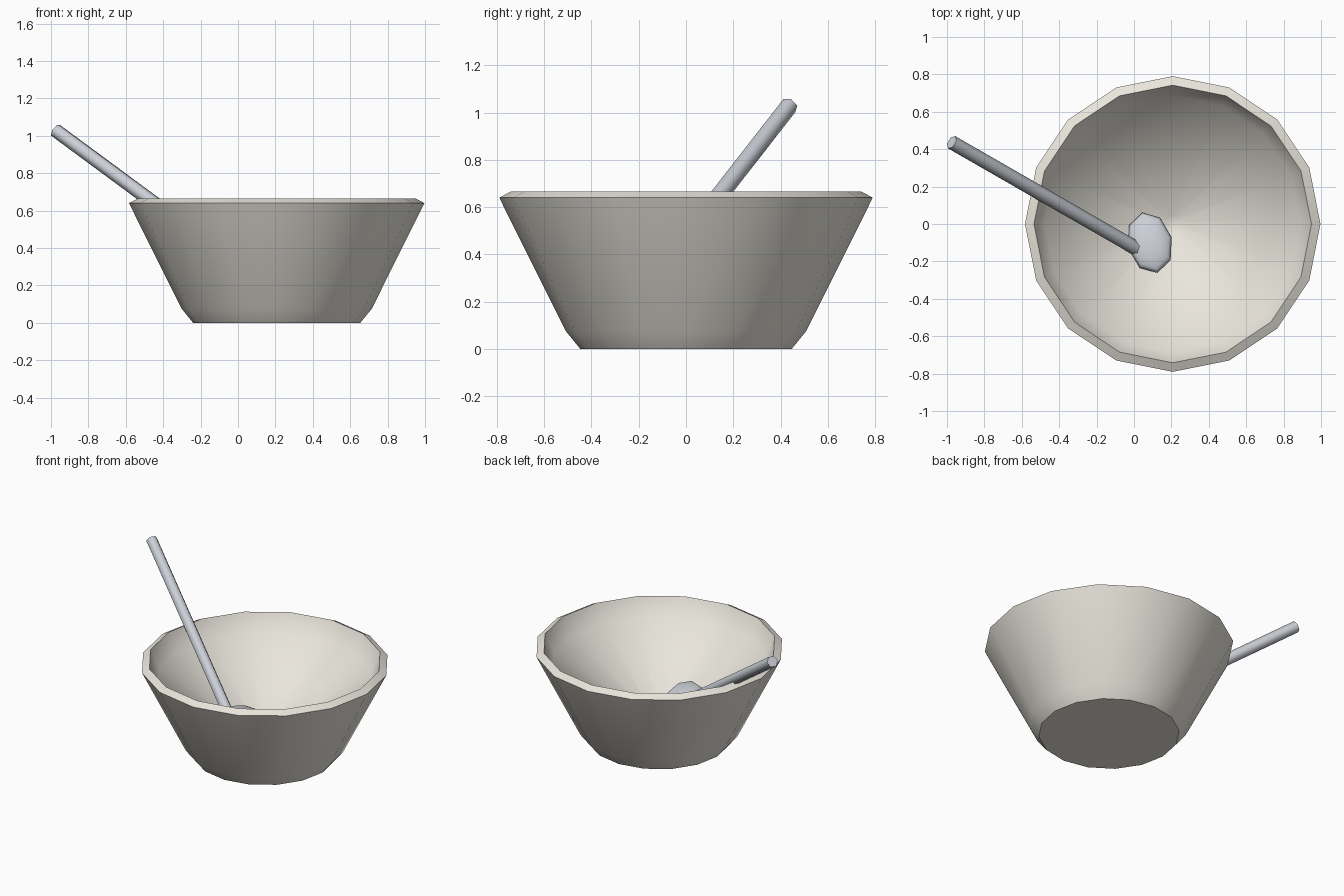
import bpy, bmesh, math
from mathutils import Vector

if "Cube" in bpy.data.objects:
    bpy.data.objects.remove(bpy.data.objects["Cube"])


def material(name, color):
    m = bpy.data.materials.new(name)
    m.diffuse_color = color
    m.use_nodes = True
    m.node_tree.nodes["Principled BSDF"].inputs["Base Color"].default_value = m.diffuse_color
    return m


def smooth(obj, degrees):
    bpy.ops.object.select_all(action='DESELECT')
    obj.select_set(True)
    bpy.context.view_layer.objects.active = obj
    bpy.ops.object.shade_smooth_by_angle(angle=math.radians(degrees))


def lathe(name, profile, sides, location, mat):
    bm = bmesh.new()
    rings = [[bm.verts.new((r * math.cos(2 * math.pi * i / sides),
                            r * math.sin(2 * math.pi * i / sides), z))
              for i in range(sides)] for r, z in profile]
    for a, b in zip(rings, rings[1:]):
        for i in range(sides):
            j = (i + 1) % sides
            bm.faces.new((a[i], a[j], b[j], b[i]))
    bm.faces.new(rings[0][::-1])
    bm.faces.new(rings[-1])
    mesh = bpy.data.meshes.new(name)
    bm.to_mesh(mesh)
    bm.free()
    obj = bpy.data.objects.new(name, mesh)
    bpy.context.collection.objects.link(obj)
    obj.location = location
    mesh.materials.append(mat)
    return obj


clay = material("clay", (0.82, 0.79, 0.72, 1))
metal = material("metal", (0.60, 0.63, 0.68, 1))

# Mixing bowl: flared outside, bevelled rim, tapering inside
bowl = lathe("bowl", [(0.447, 0), (0.508, 0.075), (0.79, 0.64), (0.742, 0.665),
                      (0.685, 0.54), (0.045, 0.15)], 16, (0.207, 0, 0), clay)
smooth(bowl, 40)

# Spoon handle leaning on the rim
top, tip = Vector((-0.975, 0.437, 1.029)), Vector((0.02, -0.135, 0.295))
length = (top - tip).length
handle = lathe("spoon_handle", [(0.038, 0), (0.038, length)], 6, tip, metal)
handle.rotation_mode = 'QUATERNION'
handle.rotation_quaternion = (top - tip).to_track_quat('Z', 'Y')
smooth(handle, 65)

# Spoon head, tilted to rest on the sloping inside
bpy.ops.mesh.primitive_uv_sphere_add(segments=8, ring_count=6, radius=1,
                                     location=(0.085, -0.1, 0.29),
                                     rotation=(math.radians(-12), 0, math.radians(14)))
head = bpy.context.object
head.name = "spoon_head"
head.scale = (0.12, 0.17, 0.05)
head.data.materials.append(metal)
smooth(head, 65)
